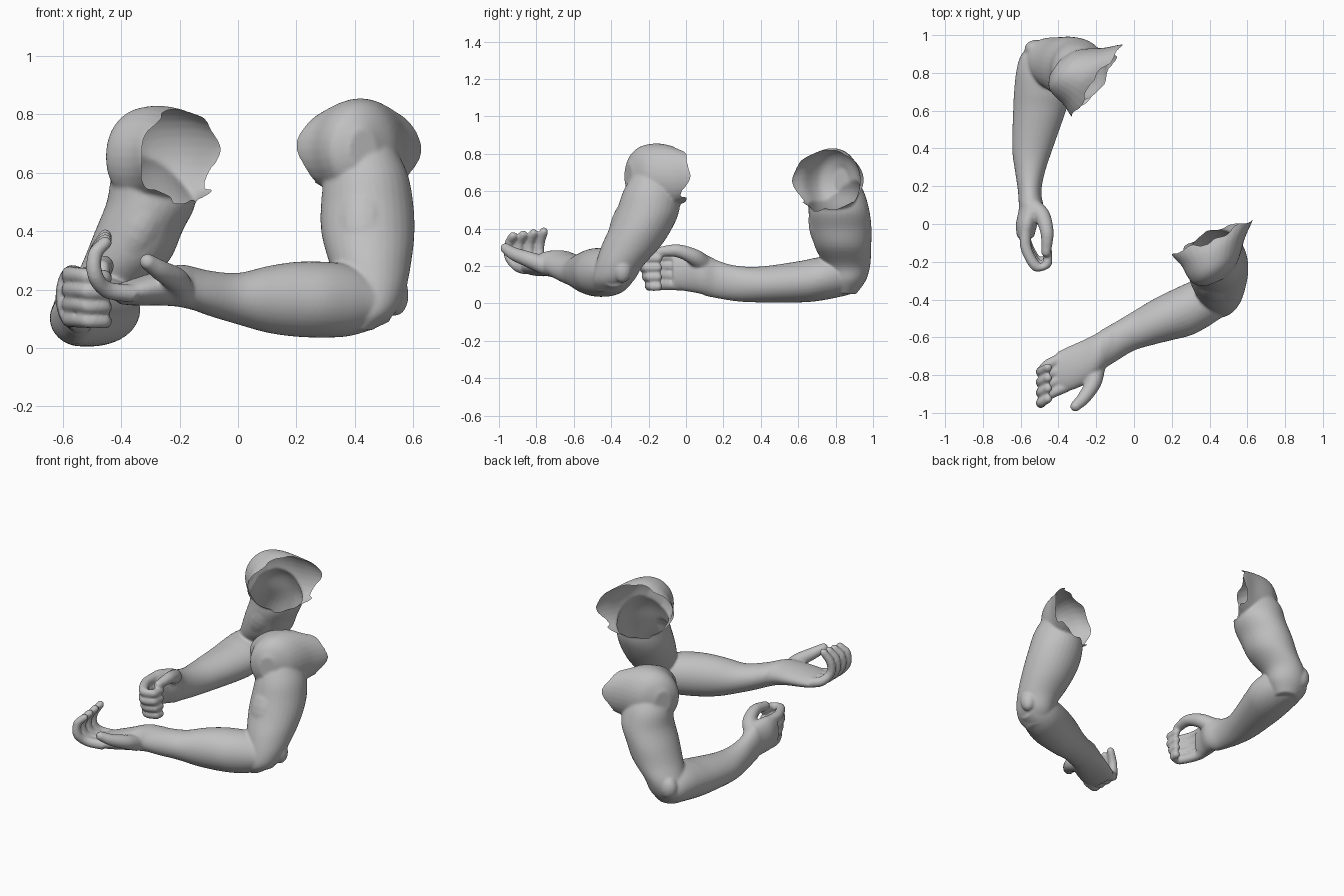
import bpy, bmesh, math
from mathutils import Vector

cube = bpy.data.objects.get("Cube")
if cube:
    bpy.data.objects.remove(cube, do_unlink=True)

clay = bpy.data.materials.new("clay grey")
clay.use_nodes = True
grey = (0.53, 0.53, 0.53, 1)
clay.diffuse_color = grey
clay.node_tree.nodes["Principled BSDF"].inputs["Base Color"].default_value = grey

X, Y, Z = Vector((1, 0, 0)), Vector((0, 1, 0)), Vector((0, 0, 1))
SIDES = 32


def spline(p, steps=5):
    """Smooth curve of vectors through the given vectors."""
    p = [p[0] * 2 - p[1]] + list(p) + [p[-1] * 2 - p[-2]]
    out = []
    for a, b, c, d in zip(p, p[1:], p[2:], p[3:]):
        for t in (k / steps for k in range(steps)):
            out.append(0.5 * (2 * b + (c - a) * t + (2 * a - 5 * b + 4 * c - d) * t ** 2
                              + (3 * b - a - 3 * c + d) * t ** 3))
    return out + [p[-2]]


def loft(bm, rings):
    """Closed smooth skin through rings of (centre, axis_u, axis_v)."""
    angles = [math.tau * i / SIDES for i in range(SIDES)]
    loops = []
    for c, u, v in zip(*(spline(column) for column in zip(*rings))):
        loops.append([bm.verts.new(c + u * math.cos(a) + v * math.sin(a)) for a in angles])
    for a, b in zip(loops, loops[1:]):
        for i in range(SIDES):
            j = (i + 1) % SIDES
            bm.faces.new((a[i], a[j], b[j], b[i]))
    bm.faces.new(loops[0][::-1])
    bm.faces.new(loops[-1])


def slices(bm, axis, rows):
    """Loft from rows of (position, lo, hi, lo, hi) measured along one world axis."""
    u, v = [d for d in (X, Y, Z) if d != axis]
    loft(bm, [(axis * p + u * (a + b) / 2 + v * (c + d) / 2, u * (b - a) / 2, v * (d - c) / 2)
              for p, a, b, c, d in rows])


def blob(bm, centre, size, direction=Z):
    """Ellipsoid with its third radius along the direction."""
    m = Vector(direction).to_track_quat('Z', 'Y').to_matrix().to_4x4()
    m.translation = centre
    made = bmesh.ops.create_uvsphere(bm, u_segments=20, v_segments=12, radius=1)["verts"]
    for vert in made:
        vert.co = m @ Vector([a * b for a, b in zip(vert.co, size)])


def digit(bm, points, r0, r1):
    """Tapered finger along a smoothed path with a rounded tip."""
    path = [Vector(q) for q in points]
    last = len(path) - 1
    rings, side = [], None
    for i, c in enumerate(path):
        t = (path[min(i + 1, last)] - path[max(i - 1, 0)]).normalized()
        side = (side or t.orthogonal())
        side = (side - t * side.dot(t)).normalized()
        r = r0 + (r1 - r0) * i / last
        rings.append((c, side * r, t.cross(side) * r))
    loft(bm, rings)
    blob(bm, path[-1], (r1, r1, r1))


def shoulder(bm, centre, normal, back):
    """Bowl that widens from the deltoid to the open rim."""
    side = Z.cross(normal)
    rows = [(-.07, .26, .14), (0, .232, .16), (.07, .185, .175),
            (.15, .15, .165), (.2, .115, .13), (.235, .05, .07)]
    loft(bm, [(centre + back * s, side * a, Z * b) for s, a, b in rows])


def finish(bm, name, centre, normal):
    """Fuse the parts into one skin and open the ragged shoulder rim."""
    bmesh.ops.recalc_face_normals(bm, faces=bm.faces)
    raw = bpy.data.meshes.new(name + "_skin")
    bm.to_mesh(raw)
    bm.free()
    obj = bpy.data.objects.new(name, raw)
    bpy.context.collection.objects.link(obj)
    fuse = obj.modifiers.new("fuse", 'REMESH')
    fuse.mode, fuse.voxel_size = 'VOXEL', 0.007
    soft = obj.modifiers.new("soften", 'SMOOTH')
    soft.factor, soft.iterations = 0.5, 9
    graph = bpy.context.evaluated_depsgraph_get()
    skin = bpy.data.meshes.new_from_object(obj.evaluated_get(graph))
    obj.modifiers.clear()
    obj.data = skin
    bm = bmesh.new()
    bm.from_mesh(skin)
    side = Z.cross(normal)
    cut = []
    for v in bm.verts:
        d = v.co - centre
        a = math.atan2(d.z, d.dot(side))
        wave = 0.012 * math.sin(3 * a) + 0.008 * math.sin(8 * a + 1)
        out = d.dot(normal) - wave
        # the upper edge is cut back fully, the armpit keeps a short lip
        if d.length < 0.36 and out > (0 if d.z > -0.11 else 0.03) and d.z > -0.155:
            cut.append(v)
    bmesh.ops.delete(bm, geom=cut, context='VERTS')
    loose = [v for v in bm.verts if not v.link_faces]
    bmesh.ops.delete(bm, geom=loose, context='VERTS')
    # even out the torn edge
    rim = [e for e in bm.edges if e.is_boundary]
    for _ in range(6):
        near = {}
        for e in rim:
            a, b = e.verts
            near.setdefault(a, []).append(b.co.copy())
            near.setdefault(b, []).append(a.co.copy())
        for v, around in near.items():
            v.co = (v.co + sum(around, Vector()) / len(around)) / 2
    bm.to_mesh(skin)
    bm.free()
    skin.materials.clear()
    skin.materials.append(clay)
    for poly in skin.polygons:
        poly.use_smooth = True


# Right arm: shoulder, upper arm, elbow and forearm
bm = bmesh.new()
centre, normal = Vector((-.2, .76, .655)), Vector((.82, -.57, 0)).normalized()
shoulder(bm, centre, normal, Vector((-.93, .3, 0)))
slices(bm, Z, [(.68, -.38, -.22, .73, .90), (.6, -.43, -.17, .67, .95), (.5, -.45, -.145, .655, .98),
               (.4, -.49, -.19, .665, .992), (.3, -.53, -.235, .69, .99),
               (.2, -.575, -.33, .74, .985), (.12, -.59, -.36, .76, .96), (.05, -.55, -.41, .78, .91)])
slices(bm, Y, [(.93, -.57, -.44, .08, .21), (.88, -.605, -.39, .05, .24), (.8, -.625, -.35, .03, .255),
               (.7, -.635, -.335, .012, .245), (.6, -.64, -.36, .005, .225), (.4, -.645, -.43, .005, .197),
               (.28, -.63, -.47, .01, .2), (.18, -.615, -.49, .025, .225), (.1, -.61, -.485, .04, .265)])
blob(bm, (-.52, .925, .17), (.06, .05, .07))
blob(bm, (-.33, .745, .42), (.09, .085, .17), (.5, -.12, 1))

# Right hand: palm, curled fingers and thumb
slices(bm, Y, [(.15, -.61, -.49, .03, .24), (.08, -.61, -.48, .05, .27),
               (0, -.625, -.51, .065, .285), (-.07, -.62, -.53, .075, .275)])
for i in range(4):
    z = .25 - .05 * i
    pull = .016 * abs(i - .5)
    digit(bm, [(-.575, -.03, z), (-.57, -.14 + pull, z), (-.515, -.235 + pull, z - .005),
               (-.462, -.22 + pull, z - .008), (-.455, -.15, z - .01)], .031, .024)
digit(bm, [(-.54, .09, .21), (-.485, .04, .25), (-.46, -.05, .282), (-.465, -.15, .275)], .052, .026)
finish(bm, "right_arm", centre, normal)

# Left arm: shoulder, upper arm, elbow and forearm
bm = bmesh.new()
centre, normal = Vector((.415, -.075, .68)), Vector((-.4, .915, 0)).normalized()
shoulder(bm, centre, normal, Vector((.06, -1, 0)))
slices(bm, Z, [(.7, .34, .53, -.28, -.1), (.6, .30, .58, -.335, -.04), (.5, .285, .6, -.37, -.035),
               (.4, .285, .605, -.41, -.075), (.3, .31, .595, -.455, -.14),
               (.2, .345, .575, -.485, -.23), (.12, .36, .54, -.495, -.28), (.06, .38, .46, -.47, -.35)])
slices(bm, X, [(.52, -.46, -.31, .09, .22), (.45, -.505, -.28, .06, .26), (.38, -.55, -.28, .04, .285),
               (.3, -.59, -.305, .035, .295), (.2, -.615, -.35, .038, .295), (.1, -.64, -.4, .052, .28),
               (0, -.67, -.46, .08, .257), (-.1, -.73, -.52, .11, .265), (-.18, -.78, -.565, .14, .285)])
blob(bm, (.54, -.34, .18), (.045, .05, .07))
blob(bm, (.43, -.31, .43), (.1, .09, .17), (0, .4, 1))

# Left hand: open palm, fingers curling upward and thumb
slices(bm, X, [(-.12, -.73, -.53, .12, .27), (-.2, -.81, -.58, .14, .285), (-.27, -.855, -.615, .145, .265),
               (-.35, -.885, -.65, .145, .24), (-.41, -.88, -.68, .15, .22)])
for i in range(4):
    y0, y1 = -.86 + .052 * i, -.945 + .055 * i
    lift = .008 * i
    digit(bm, [(-.36, y0, .185), (-.45, (y0 + y1) / 2, .2), (-.49, y1, .25),
               (-.49, y1, .32), (-.455, y1 + .02, .36 + lift)], .031, .023)
digit(bm, [(-.2, -.75, .2), (-.215, -.84, .235), (-.265, -.92, .265), (-.31, -.965, .295)], .05, .028)
finish(bm, "left_arm", centre, normal)
